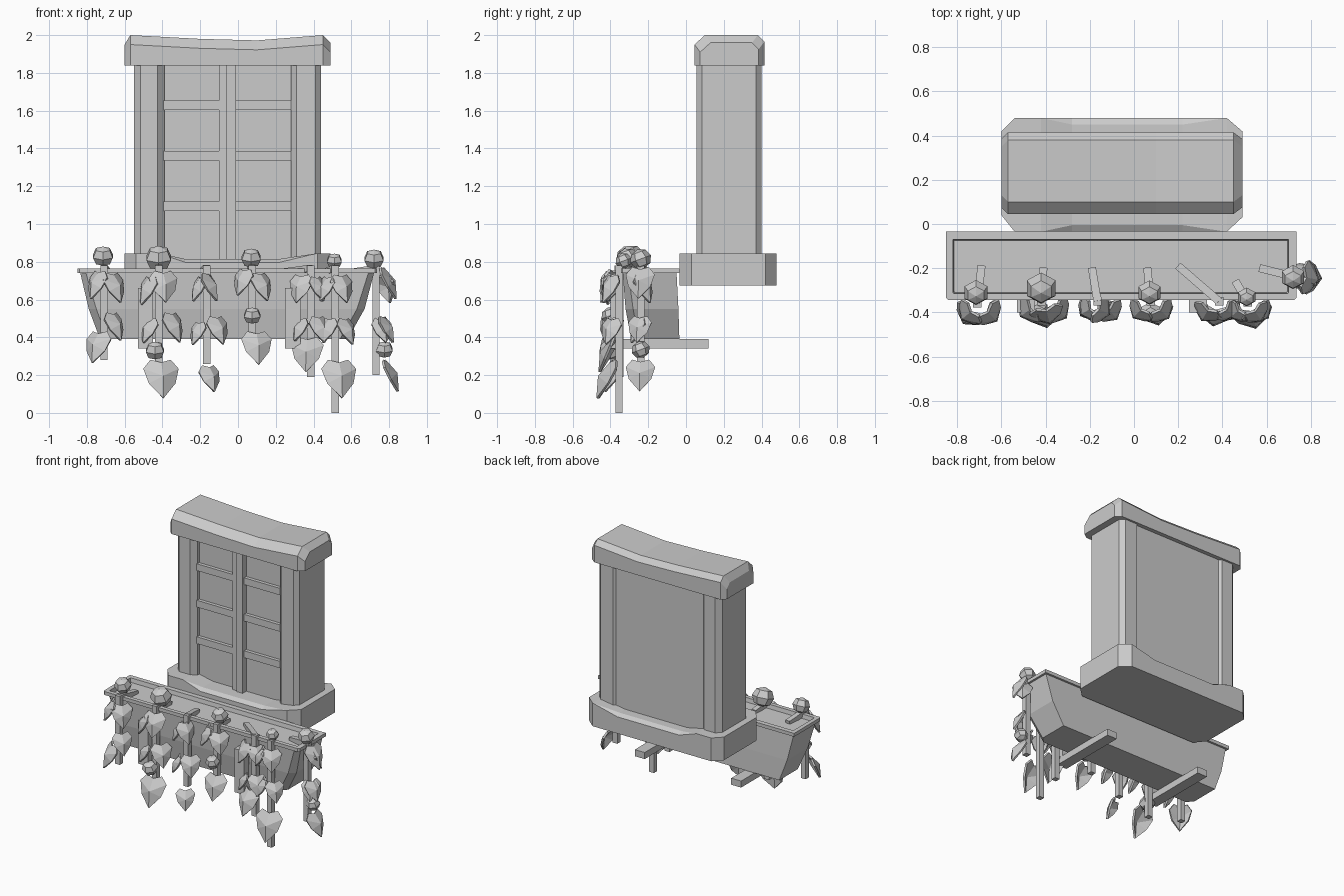
import bpy, bmesh
from math import radians
from mathutils import Vector, Matrix

if "Cube" in bpy.data.objects:
    bpy.data.objects.remove(bpy.data.objects["Cube"])

grey = bpy.data.materials.new("stone_grey")
grey.use_nodes = True
grey.diffuse_color = (0.6, 0.6, 0.6, 1)
grey.node_tree.nodes["Principled BSDF"].inputs["Base Color"].default_value = (0.6, 0.6, 0.6, 1)


def finish(name, bm):
    bmesh.ops.recalc_face_normals(bm, faces=bm.faces)
    mesh = bpy.data.meshes.new(name)
    bm.to_mesh(mesh)
    bm.free()
    mesh.materials.append(grey)
    obj = bpy.data.objects.new(name, mesh)
    bpy.context.collection.objects.link(obj)
    return obj


def box(name, x, y, z, bevel=0):
    """Box from (low, high) ranges, optionally with chamfered upright edges."""
    bm = bmesh.new()
    size = [r[1] - r[0] for r in (x, y, z)]
    middle = [sum(r) / 2 for r in (x, y, z)]
    bmesh.ops.create_cube(bm, size=1, matrix=Matrix.Translation(middle) @ Matrix.Diagonal((*size, 1)))
    if bevel:
        upright = [e for e in bm.edges if abs(e.verts[0].co.z - e.verts[1].co.z) > 0.01]
        bmesh.ops.bevel(bm, geom=upright, offset=bevel, segments=1, affect='EDGES')
    return finish(name, bm)


def loft(name, rings):
    """Skin a row of matching closed rings and cap both ends."""
    bm = bmesh.new()
    rows = [[bm.verts.new(p) for p in ring] for ring in rings]
    n = len(rows[0])
    for a, b in zip(rows, rows[1:]):
        for i in range(n):
            j = (i + 1) % n
            bm.faces.new((a[i], a[j], b[j], b[i]))
    bm.faces.new(rows[0])
    bm.faces.new(rows[-1])
    return finish(name, bm)


def stick(name, start, end, width):
    a, b = Vector(start), Vector(end)
    way = b - a
    bm = bmesh.new()
    place = Matrix.Translation((a + b) / 2) @ way.to_track_quat('Z', 'Y').to_matrix().to_4x4()
    bmesh.ops.create_cube(bm, size=1, matrix=place @ Matrix.Diagonal((width, width, way.length, 1)))
    return finish(name, bm)


# Window frame: two chamfered posts around a recessed core
box("window_core", (-0.5, 0.4), (0.11, 0.385), (0.75, 1.88))
box("right_post", (-0.55, -0.39), (0.055, 0.4), (0.75, 1.88), 0.035)
box("left_post", (0.28, 0.44), (0.055, 0.4), (0.75, 1.88), 0.03)

# Glazing bars
box("centre_bar", (-0.10, -0.01), (0.08, 0.15), (0.8, 1.86))
box("centre_bead", (-0.06, -0.01), (0.068, 0.15), (0.8, 1.86))
for i in range(3):
    z = 1.095 + i * 0.267
    box(f"cross_bar_{i}", (-0.4, 0.29), (0.085, 0.15), (z - 0.025, z + 0.025))

# Sagging cap stone: sections along x as (x, top, inset)
cap = []
for x, top, inset in ((-0.6, 1.95, 0.03), (-0.57, 2.0, 0), (-0.2, 1.98, 0),
                      (0.1, 1.972, 0), (0.45, 2.0, 0), (0.49, 1.96, 0.03)):
    front, back = 0.045 + inset, 0.415 - inset
    cap.append([(x, front, 1.84), (x, front, top - 0.05), (x, front + 0.055, top),
                (x, back - 0.035, top), (x, back, top - 0.035), (x, back, 1.84)])
loft("cap_stone", cap)

# Sill with cut corners and a worn top edge: (x, front, back, wear)
sill = []
for x, front, back, wear in ((-0.6, 0.04, 0.42, 0), (-0.54, -0.035, 0.48, 0), (-0.42, -0.035, 0.48, 0),
                             (-0.28, -0.035, 0.48, 0.03), (0.22, -0.035, 0.48, 0.03),
                             (0.42, -0.035, 0.48, 0), (0.49, 0.03, 0.42, 0)):
    sill.append([(x, front, 0.675), (x, front, 0.845 - wear * 1.6), (x, front + wear, 0.845 - wear),
                 (x, back - wear, 0.845 - wear), (x, back, 0.845 - wear * 1.6), (x, back, 0.675)])
loft("sill", sill)


# Planter trough: tapered outside, thin rim, soil inside
def trough_ring(z, x0, x1, y0, y1, cut):
    return [(x0, y1, z), (x0, y0 + cut, z), (x0 + cut, y0, z),
            (x1 - cut, y0, z), (x1, y0 + cut, z), (x1, y1, z)]


loft("planter", [trough_ring(0.39, -0.73, 0.58, -0.29, -0.035, 0.04),
                 trough_ring(0.55, -0.79, 0.67, -0.32, -0.04, 0.04),
                 trough_ring(0.74, -0.835, 0.72, -0.335, -0.05, 0.03),
                 trough_ring(0.74, -0.85, 0.735, -0.345, -0.035, 0.01),
                 trough_ring(0.765, -0.85, 0.735, -0.345, -0.035, 0.01),
                 trough_ring(0.765, -0.82, 0.70, -0.315, -0.07, 0.005),
                 trough_ring(0.735, -0.815, 0.695, -0.31, -0.075, 0.005)])

# Brackets under the planter, hooked up at the front
for side, x in (("right", -0.49), ("left", 0.29)):
    box(side + "_bracket_arm", (x - 0.04, x + 0.04), (-0.4, 0.12), (0.342, 0.39))
    box(side + "_bracket_hook", (x - 0.04, x + 0.04), (-0.4, -0.345), (0.342, 0.66))


# Heart leaf hanging from its top, tip swung outward, yaw turns it toward +x
def leaf(name, x, y, z, length, yaw, tilt=24):
    half = [(0.24, 0, -0.03), (0.42, 0.22, -0.06), (0.31, 0.6, -0.05)]
    bm = bmesh.new()
    notch, mid, tip = (bm.verts.new((0, n, -v)) for v, n in ((0.1, -0.03), (0.5, -0.16), (1, 0.02)))
    for s in (-1, 1):
        a, b, c = (bm.verts.new((s * u, -n, -v)) for u, v, n in half)
        bm.faces.new((notch, a, b, mid))
        bm.faces.new((mid, b, c))
        bm.faces.new((mid, c, tip))
    obj = finish(name, bm)
    turn = Matrix.Rotation(radians(yaw), 4, 'Z') @ Matrix.Rotation(radians(-tilt), 4, 'X')
    obj.data.transform(Matrix.Translation((x, y, z)) @ turn @ Matrix.Scale(length, 4))
    solid = obj.modifiers.new("thickness", 'SOLIDIFY')
    solid.thickness = 0.014
    solid.offset = 0


def bud(name, x, y, z, r):
    bm = bmesh.new()
    place = Matrix.Translation((x, y, z)) @ Matrix.Rotation(0.35, 4, 'X') @ Matrix.Diagonal((1, 1, 0.9, 1))
    bmesh.ops.create_uvsphere(bm, u_segments=6, v_segments=4, radius=r, matrix=place)
    finish(name, bm)


# Vine: a shoot over the rim, a hanging stem, buds (x, y, z, r) and leaves (x, z, length, yaw)
def vine(name, root, x, y, foot, buds, leaves, out=(0, -0.03)):
    stick(name + "_shoot", (*root, 0.74), (x, y, 0.765), 0.036)
    stick(name + "_stem", (x, y, 0.78), (x, y, foot), 0.038)
    for i, b in enumerate(buds):
        bud(f"{name}_bud_{i}", *b)
    for i, (lx, z, length, yaw) in enumerate(leaves):
        leaf(f"{name}_leaf_{i}", lx + out[0], y + out[1], z, length, yaw)


vine("vine_a", (-0.69, -0.19), -0.71, -0.36, 0.28, [(-0.715, -0.31, 0.83, 0.06)],
     [(-0.73, 0.75, 0.16, -50), (-0.67, 0.74, 0.17, 45), (-0.67, 0.53, 0.16, 50), (-0.73, 0.43, 0.18, -35)])
vine("vine_b", (-0.41, -0.2), -0.42, -0.35, 0.2,
     [(-0.42, -0.29, 0.82, 0.075), (-0.44, -0.39, 0.33, 0.055)],
     [(-0.4, 0.75, 0.18, 15), (-0.46, 0.72, 0.16, -55), (-0.36, 0.53, 0.17, 50),
      (-0.46, 0.5, 0.14, -45), (-0.41, 0.28, 0.22, 10)])
vine("vine_c", (-0.19, -0.2), -0.165, -0.35, 0.26, [],
     [(-0.17, 0.74, 0.16, 65), (-0.19, 0.72, 0.14, -60), (-0.12, 0.51, 0.16, 40),
      (-0.2, 0.48, 0.13, -50), (-0.16, 0.25, 0.15, 35)])
vine("vine_d", (0.06, -0.2), 0.075, -0.35, 0.35,
     [(0.07, -0.31, 0.82, 0.058), (0.075, -0.4, 0.515, 0.05)],
     [(0.04, 0.76, 0.15, -45), (0.11, 0.74, 0.16, 45), (0.095, 0.43, 0.19, 12)])
vine("vine_e", (0.2, -0.19), 0.385, -0.35, 0.19, [],
     [(0.34, 0.73, 0.16, -30), (0.41, 0.72, 0.14, 50), (0.42, 0.51, 0.15, 40),
      (0.34, 0.5, 0.13, -50), (0.37, 0.4, 0.2, -8)])
vine("vine_f", (0.46, -0.26), 0.515, -0.355, 0.0, [(0.51, -0.33, 0.805, 0.045)],
     [(0.54, 0.73, 0.16, 35), (0.48, 0.72, 0.14, -50), (0.56, 0.5, 0.15, 50),
      (0.49, 0.5, 0.14, -45), (0.53, 0.28, 0.22, 14)])
vine("vine_g", (0.57, -0.2), 0.73, -0.24, 0.2,
     [(0.72, -0.24, 0.815, 0.058), (0.775, -0.24, 0.335, 0.05)],
     [(0.73, 0.77, 0.18, 80), (0.73, 0.73, 0.16, 140), (0.73, 0.51, 0.15, 70),
      (0.72, 0.5, 0.14, 30), (0.74, 0.28, 0.18, 85)], out=(0.035, 0))
